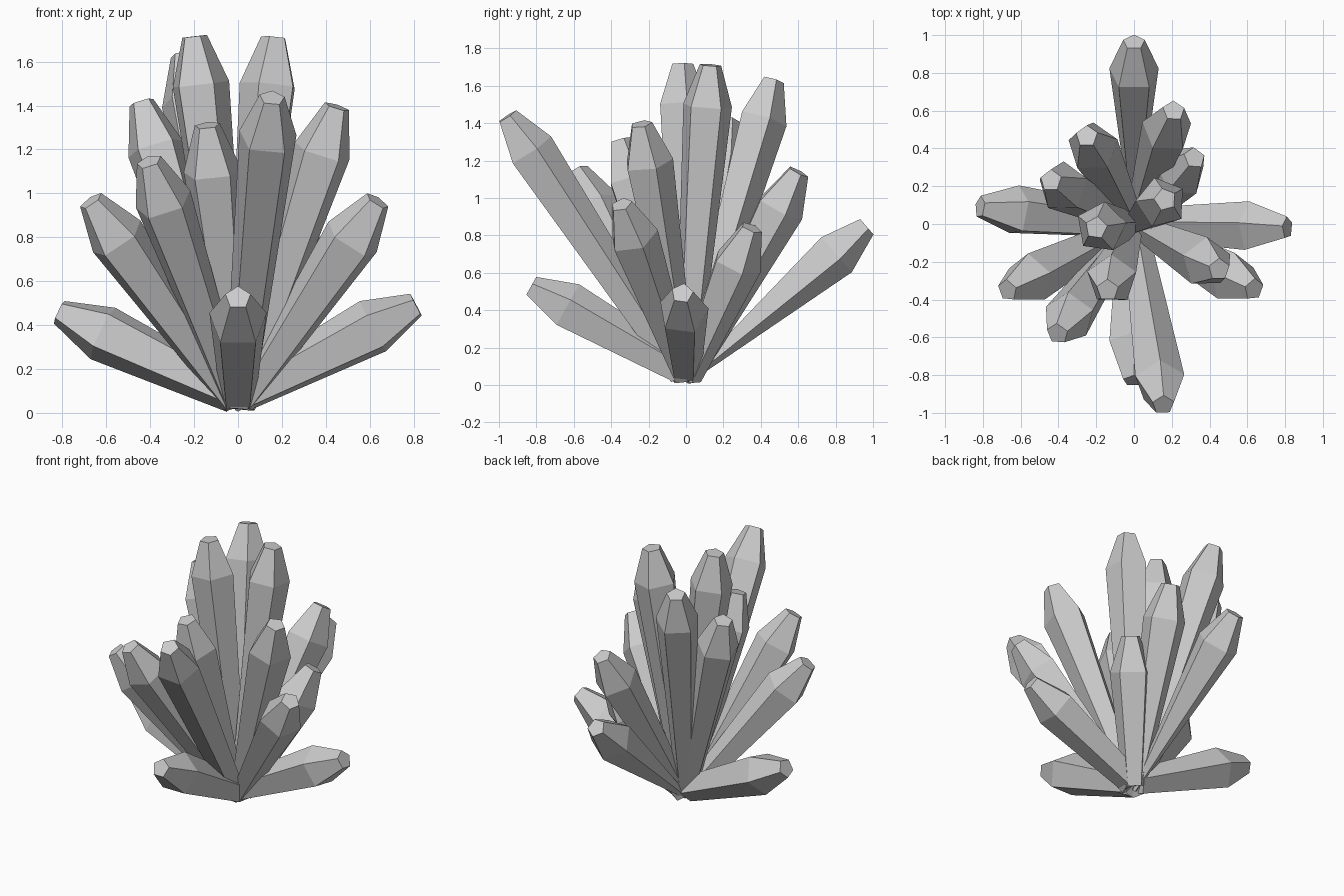
import bpy, bmesh, math
from mathutils import Vector

if "Cube" in bpy.data.objects:
    bpy.data.objects.remove(bpy.data.objects["Cube"])

SIDES = 5
SHOULDER_R, TIP_R, TIP_LEN = 0.137, 0.06, 0.22


def crystal(name, tip, base_r, start, roll=0):
    """Five-sided shard that widens from its root to a shoulder, then tapers to a flat tip."""
    tip = Vector(tip)
    d = tip.normalized()
    # the root sits a little way out and is lifted so its ring clears the ground
    root = d * start
    root.z = max(root.z, base_r * math.hypot(d.x, d.y) + 0.006)
    axis = tip - root
    rot = Vector((0, 0, 1)).rotation_difference(axis)
    length = axis.length
    bm = bmesh.new()
    rings = []
    for z, r in ((0, base_r), (length - TIP_LEN, SHOULDER_R), (length, TIP_R)):
        ring = []
        for i in range(SIDES):
            a = math.pi / 2 + math.radians(roll) + i * math.tau / SIDES
            ring.append(bm.verts.new(root + rot @ Vector((r * math.cos(a), r * math.sin(a), z))))
        rings.append(ring)
    for lo, hi in zip(rings, rings[1:]):
        for i in range(SIDES):
            j = (i + 1) % SIDES
            bm.faces.new((lo[i], lo[j], hi[j], hi[i]))
    bm.faces.new(rings[0][::-1])
    bm.faces.new(rings[-1])
    mesh = bpy.data.meshes.new(name)
    bm.to_mesh(mesh)
    bm.free()
    bpy.context.collection.objects.link(bpy.data.objects.new(name, mesh))


# tip centre, root radius, root distance and roll of each shard
SHARDS = {
    # tall central shards
    "tall_left": ((-0.20, -0.02, 1.715), 0.065, 0.10, -8),
    "tall_right": ((0.165, 0.13, 1.71), 0.065, 0.10, 15),
    "tall_back_left": ((-0.25, 0.465, 1.63), 0.06, 0.10),
    "tall_front": ((0.155, -0.957, 1.435), 0.07, 0.06),
    # middle ring
    "mid_left": ((-0.44, 0.23, 1.415), 0.06, 0.08),
    "mid_front": ((-0.14, -0.35, 1.31), 0.06, 0.08),
    "mid_right": ((0.45, -0.24, 1.395), 0.06, 0.08),
    "mid_front_left": ((-0.405, -0.58, 1.145), 0.06, 0.05),
    "mid_back": ((0.21, 0.60, 1.14), 0.055, 0.06),
    "back": ((0.0, 0.963, 0.85), 0.015, 0.0),
    # outer and low shards
    "outer_left": ((-0.67, -0.35, 0.965), 0.06, 0.04),
    "outer_right": ((0.635, -0.345, 0.965), 0.06, 0.04),
    "short_back_right": ((0.32, 0.35, 0.84), 0.07, 0.04),
    "low_left": ((-0.815, 0.09, 0.46), 0.085, 0.02),
    "low_right": ((0.812, -0.02, 0.49), 0.085, 0.02, 8),
    "low_front": ((0.0, -0.83, 0.525), 0.09, 0.04),
}
for part, spec in SHARDS.items():
    crystal(part + "_crystal", *spec)
